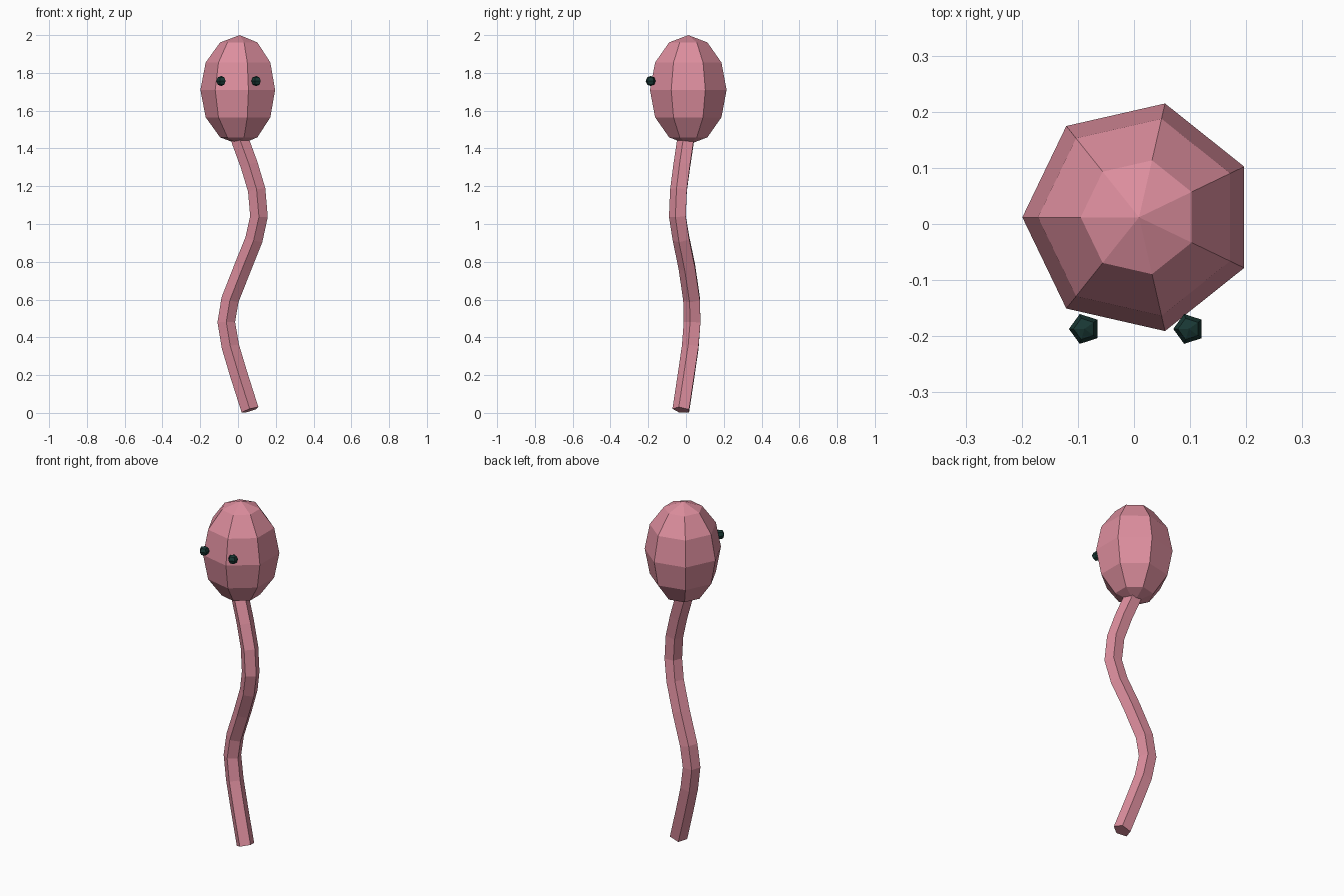
import bpy, bmesh
from math import sin, cos, pi, radians
from mathutils import Vector

if "Cube" in bpy.data.objects:
    bpy.data.objects.remove(bpy.data.objects["Cube"])


def material(name, rgb):
    m = bpy.data.materials.new(name)
    m.diffuse_color = (*rgb, 1)
    m.use_nodes = True
    m.node_tree.nodes["Principled BSDF"].inputs["Base Color"].default_value = m.diffuse_color
    return m


pink = material("pink", (0.72, 0.27, 0.34))
dark = material("dark", (0.01, 0.04, 0.035))


def loft(name, rings, mat):
    """Join equal-length rings of points with flat quads and cap both ends."""
    bm = bmesh.new()
    loops = [[bm.verts.new(p) for p in ring] for ring in rings]
    n = len(loops[0])
    for a, b in zip(loops, loops[1:]):
        for i in range(n):
            j = (i + 1) % n
            bm.faces.new((a[i], a[j], b[j], b[i]))
    bm.faces.new(loops[0][::-1])
    bm.faces.new(loops[-1])
    bmesh.ops.remove_doubles(bm, verts=bm.verts, dist=1e-5)
    bmesh.ops.recalc_face_normals(bm, faces=bm.faces)
    me = bpy.data.meshes.new(name)
    bm.to_mesh(me)
    bm.free()
    me.materials.append(mat)
    ob = bpy.data.objects.new(name, me)
    bpy.context.collection.objects.link(ob)
    return ob


def ball(name, centre, radius, height, sides, bands, mat):
    """Low-poly ball with a corner pointing to -x."""
    c = Vector(centre)
    rings = []
    for k in range(bands + 1):
        t = pi * k / bands
        r = max(radius * sin(t), 1e-7)
        rings.append([c + Vector((r * cos(pi + 2 * pi * i / sides),
                                  r * sin(pi + 2 * pi * i / sides),
                                  -height * cos(t))) for i in range(sides)])
    return loft(name, rings, mat)


# Head
ball("head", (0.009, 0.012, 1.71), 0.208, 0.29, 7, 6, pink)

# Eyes
for side, x in (("left", -0.088), ("right", 0.098)):
    ball(side + "_eye", (x, -0.187, 1.757), 0.028, 0.027, 5, 4, dark)

# Tail: five-sided tube swept along a wavy path
path = [Vector(p) for p in (
    (0.064, -0.023, 0.015), (0.005, 0.005, 0.2), (-0.04, 0.027, 0.35),
    (-0.062, 0.037, 0.48), (-0.042, 0.034, 0.6), (0.025, 0.009, 0.77),
    (0.085, -0.022, 0.92), (0.111, -0.041, 1.04), (0.099, -0.035, 1.18),
    (0.06, -0.018, 1.31), (0.016, 0.0, 1.43), (0.0, 0.006, 1.48))]
rings = []
for i, p in enumerate(path):
    t = (path[min(i + 1, len(path) - 1)] - path[max(i - 1, 0)]).normalized()
    u = Vector((0, 1, 0)).cross(t).normalized()
    v = t.cross(u)
    rings.append([p + 0.049 * (u * cos(a) + v * sin(a))
                  for a in (radians(-90 + 72 * k) for k in range(5))])
loft("tail", rings, pink)
